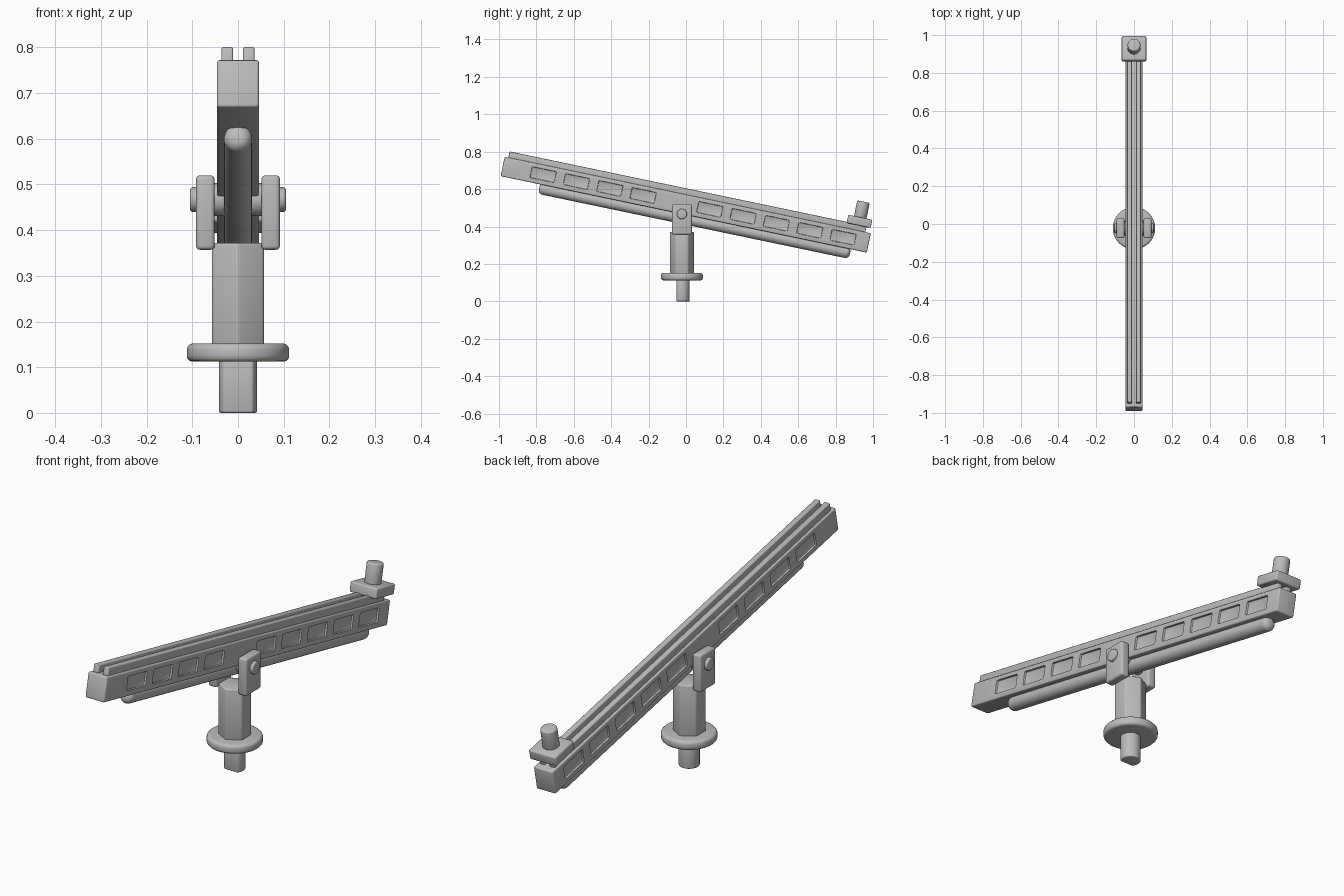
import bpy, bmesh, math
from mathutils import Matrix, Vector

default = bpy.data.objects.get("Cube")
if default:
    bpy.data.objects.remove(default, do_unlink=True)

# Single plain grey
grey = bpy.data.materials.new("plain_grey")
grey.use_nodes = True
COLOUR = (0.5, 0.5, 0.5, 1)
grey.diffuse_color = COLOUR
grey.node_tree.nodes["Principled BSDF"].inputs["Base Color"].default_value = COLOUR

# The stand is vertical; the beam's own frame tilts down toward the back
PIVOT = Vector((0, -0.022, 0.467))
STAND = Matrix.Translation((0, PIVOT.y, 0))
BEAM = Matrix.Translation(PIVOT) @ Matrix.Rotation(math.radians(-11.8), 4, 'X')


def finish(name, bm, frame, bevel=0, segments=3, angle=40):
    """Round the sharp edges, turn the mesh into an object and place it."""
    if bevel:
        edges = [e for e in bm.edges if e.calc_face_angle(0) > math.radians(angle)]
        bmesh.ops.bevel(bm, geom=edges, offset=bevel, segments=segments,
                        profile=0.5, affect='EDGES', clamp_overlap=True)
    bmesh.ops.recalc_face_normals(bm, faces=bm.faces)
    mesh = bpy.data.meshes.new(name)
    bm.to_mesh(mesh)
    bm.free()
    mesh.materials.append(grey)
    obj = bpy.data.objects.new(name, mesh)
    bpy.context.collection.objects.link(obj)
    obj.matrix_world = frame
    return obj


def add_box(bm, x, y, z, turn=Matrix()):
    """Box from (low, high) ranges, optionally turned about its centre."""
    size = [r[1] - r[0] for r in (x, y, z)]
    centre = [(r[0] + r[1]) / 2 for r in (x, y, z)]
    bmesh.ops.create_cube(bm, size=1, matrix=Matrix.Translation(centre) @ turn
                          @ Matrix.Diagonal((*size, 1)))


def box(name, frame, x, y, z, bevel=0.006):
    bm = bmesh.new()
    add_box(bm, x, y, z)
    return finish(name, bm, frame, bevel)


def rod(name, frame, radius, low, high, bevel=0.006, sides=40, axis='Z', at=(0, 0, 0), spin=0):
    """Cylinder or prism along an axis."""
    aim = Matrix.Rotation(math.pi / 2, 4, 'Y') if axis == 'X' else \
        Matrix.Rotation(-math.pi / 2, 4, 'X') if axis == 'Y' else Matrix()
    bm = bmesh.new()
    bmesh.ops.create_cone(bm, cap_ends=True, segments=sides, radius1=radius, radius2=radius,
                          depth=high - low,
                          matrix=Matrix.Translation(at) @ aim
                          @ Matrix.Translation((0, 0, (low + high) / 2))
                          @ Matrix.Rotation(spin, 4, 'Z'))
    return finish(name, bm, frame, bevel, 5 if bevel > 0.02 else 3)


def carve(obj, bm, frame, bevel=0):
    """Cut recesses and apply the result."""
    cutter = finish("cutter", bm, frame, bevel, 2)
    cutter.hide_render = True
    mod = obj.modifiers.new("recess", 'BOOLEAN')
    mod.operation, mod.object, mod.solver = 'DIFFERENCE', cutter, 'EXACT'
    bpy.context.view_layer.update()
    mesh = bpy.data.meshes.new_from_object(obj.evaluated_get(bpy.context.evaluated_depsgraph_get()))
    obj.modifiers.clear()
    obj.data = mesh
    bpy.data.objects.remove(cutter, do_unlink=True)


parts = []

# Peg with a flat front, for the socket
peg_bm = bmesh.new()
bmesh.ops.create_cone(peg_bm, cap_ends=True, segments=40, radius1=0.042, radius2=0.042,
                      depth=0.125, matrix=Matrix.Translation((0, 0, 0.0625)))
cut = bmesh.ops.bisect_plane(peg_bm, geom=peg_bm.verts[:] + peg_bm.edges[:] + peg_bm.faces[:],
                             plane_co=(0, -0.028, 0), plane_no=(0, -1, 0), clear_outer=True)
bmesh.ops.holes_fill(peg_bm, edges=[e for e in peg_bm.edges if e.is_boundary])
parts.append(finish("socket_peg", peg_bm, STAND, 0.005))

# Flange and six-sided post
parts.append(rod("base_flange", STAND, 0.112, 0.112, 0.152, 0.013, 64))
parts.append(rod("hexagonal_post", STAND, 0.066, 0.14, 0.372, 0.006, 6, spin=math.pi / 6 * 0))

# Fork arms, bushings and pivot pin
for side, name in ((1, "left"), (-1, "right")):
    span = sorted((side * 0.051, side * 0.092))
    parts.append(box(name + "_fork_arm", STAND, span, (-0.053, 0.053), (0.357, 0.52), 0.009))
    gap = sorted((side * 0.028, side * 0.055))
    parts.append(rod(name + "_bushing", STAND, 0.036, *gap, 0.005, axis='X', at=(0, 0, PIVOT.z)))
parts.append(rod("pivot_pin", STAND, 0.027, -0.105, 0.105, 0.006, axis='X', at=(0, 0, PIVOT.z)))

# Beam with a row of shallow side panels, skipping the pivot
beam = box("beam", BEAM, (-0.046, 0.046), (-0.99, 1.01), (0, 0.106))
panels = bmesh.new()
for i in range(10):
    if i != 4:
        mid = -0.769 + 0.182 * i
        for side in (-1, 1):
            add_box(panels, sorted((side * 0.037, side * 0.07)),
                    (mid - 0.067, mid + 0.067), (0.024, 0.085))
carve(beam, panels, BEAM, 0.006)
parts.append(beam)

# Twin rails with a slot between them
for side, name in ((1, "left"), (-1, "right")):
    parts.append(box(name + "_top_rail", BEAM, sorted((side * 0.011, side * 0.036)),
                     (-0.97, 0.98), (0.095, 0.139), 0.004))

# Round bar under the beam
parts.append(rod("under_bar", BEAM, 0.031, -0.775, 0.923, 0.024, axis='Y', at=(0, 0, -0.021)))

# Front cap with a shallow chevron groove
cap = box("front_cap", BEAM, (-0.055, 0.055), (-1.0, -0.955), (-0.002, 0.157), 0.008)
chevron = bmesh.new()
for side in (-1, 1):
    add_box(chevron, (side * 0.025 - 0.026, side * 0.025 + 0.026), (-1.03, -0.991), (0.074, 0.091),
            Matrix.Rotation(side * math.radians(25), 4, 'Y'))
bmesh.ops.recalc_face_normals(chevron, faces=chevron.faces)
carve(cap, chevron, BEAM)
parts.append(cap)

# Sliding carriage with its knob and stem
parts.append(box("carriage", BEAM, (-0.065, 0.065), (0.872, 1.003), (0.133, 0.178), 0.007))
parts.append(rod("carriage_knob", BEAM, 0.034, 0.17, 0.263, 0.007, at=(0, 0.937, 0)))
parts.append(rod("carriage_stem", BEAM, 0.011, 0.09, 0.14, 0, at=(0, 0.937, 0)))

# Smooth shading with crisp corners
bpy.ops.object.select_all(action='DESELECT')
for part in parts:
    part.select_set(True)
bpy.context.view_layer.objects.active = parts[0]
bpy.ops.object.shade_smooth_by_angle(angle=math.radians(35))
